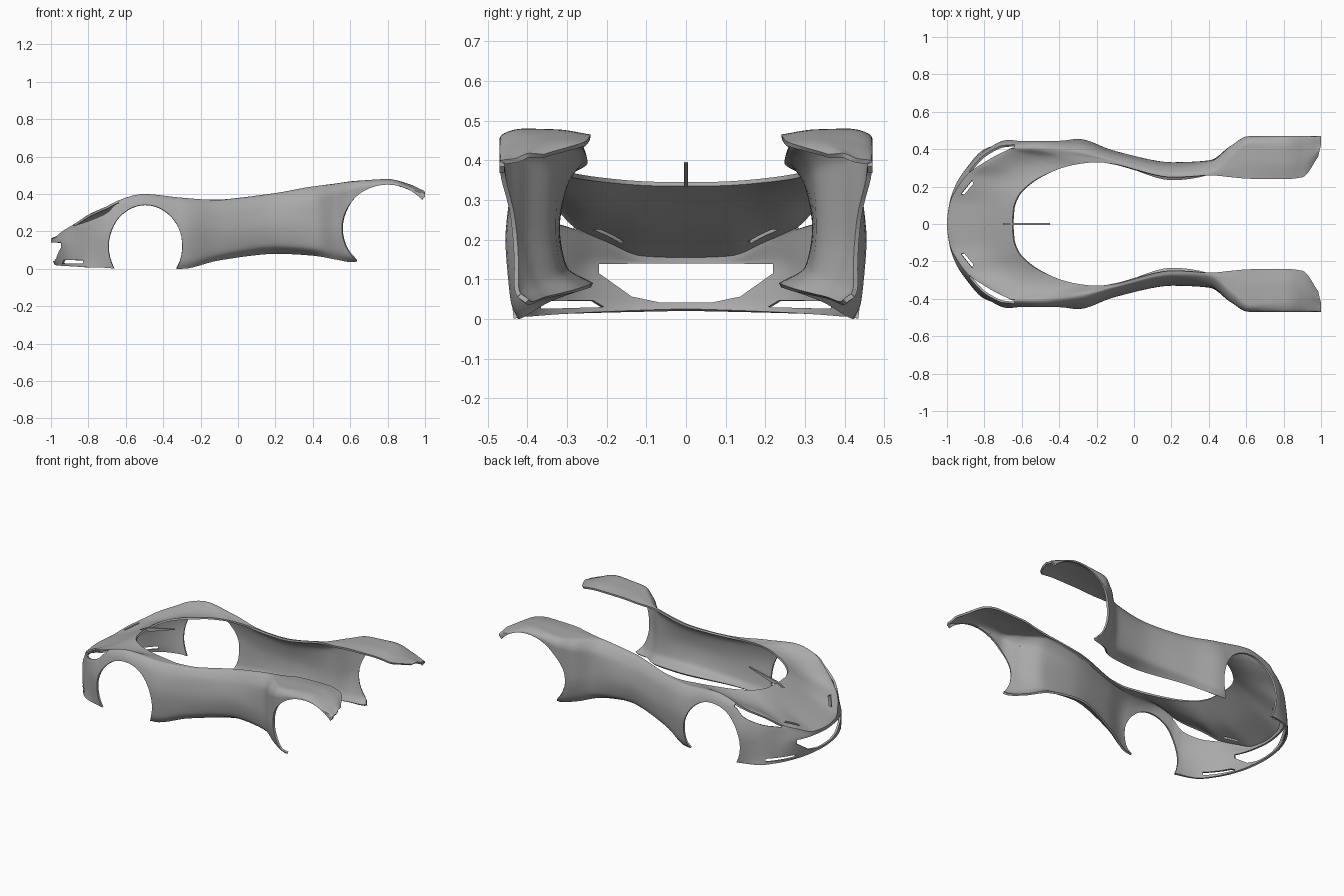
import bpy, bmesh, math
from mathutils import Vector

cube = bpy.data.objects.get("Cube")
if cube:
    bpy.data.objects.remove(cube, do_unlink=True)

paint = bpy.data.materials.new("body_grey")
paint.use_nodes = True
GREY = (0.4, 0.4, 0.4, 1)
paint.diffuse_color = GREY
paint.node_tree.nodes["Principled BSDF"].inputs["Base Color"].default_value = GREY


def add_object(name, bm):
    mesh = bpy.data.meshes.new(name)
    bm.to_mesh(mesh)
    bm.free()
    mesh.materials.append(paint)
    obj = bpy.data.objects.new(name, mesh)
    bpy.context.collection.objects.link(obj)
    bpy.ops.object.select_all(action="DESELECT")
    obj.select_set(True)
    bpy.context.view_layer.objects.active = obj
    return obj


# Stations run from the middle of the nose to the tail; rails hold (y, z) per station
station_x = [-1, -.985, -.94, -.88, -.8, -.7, -.64, -.5, -.3, -.1, .2, .4, .52, .62, .8, .92, 1]
bottom = [(0, .02), (.12, .018), (.24, .015), (.33, .012), (.4, .008), (.43, .005),
          (.435, 0), (.435, 0), (.42, 0), (.34, .045), (.24, .08), (.27, .07),
          (.36, .05), (.4, .035), (.44, .2), (.47, .3), (.47, .385)]
tuck = [(0, .038), (.12, .04), (.24, .045), (.325, .05), (.395, .05), (.435, .05),
        (.445, .05), (.45, .05), (.44, .04), (.375, .085), (.31, .125), (.325, .115),
        (.39, .09), (.435, .07), (.455, .25), (.47, .33), (.47, .39)]
flank = [(0, .14), (.12, .14), (.235, .14), (.31, .14), (.39, .15), (.445, .18),
         (.455, .2), (.457, .2), (.455, .2), (.39, .2), (.33, .23), (.34, .23),
         (.42, .23), (.46, .22), (.47, .33), (.47, .37), (.47, .395)]
lamp_edge = [(0, .15), (.115, .152), (.205, .19), (.285, .228), (.37, .255), (.42, .3),
             (.425, .35), (.44, .36), (.43, .33), (.37, .32), (.31, .34), (.33, .37),
             (.42, .4), (.47, .42), (.47, .455), (.47, .425), (.465, .4)]
crest = [(0, .16), (.11, .164), (.2, .2), (.275, .237), (.33, .288), (.385, .335),
         (.405, .365), (.405, .4), (.385, .38), (.335, .368), (.27, .4), (.28, .436),
         (.36, .455), (.43, .468), (.41, .48), (.41, .445), (.43, .405)]
# Cockpit and rear deck edge, as (x, y, z)
opening = [(-.65, 0, .345), (-.645, .08, .346), (-.62, .15, .35), (-.575, .2, .355),
           (-.52, .24, .36), (-.46, .27, .365), (-.4, .295, .37), (-.3, .32, .372),
           (-.2, .33, .369), (-.1, .32, .37), (.2, .25, .405), (.4, .26, .44),
           (.52, .25, .45), (.62, .242, .462), (.8, .24, .465), (.9, .25, .45),
           (.985, .36, .415)]


def rail(profile, setback=0):
    return [Vector((x + setback * max(0, -x - .8) * 5, y, z))
            for x, (y, z) in zip(station_x, profile)]


def tangent(a, b):
    return 2 * a * b / (a + b) if a * b > 0 else 0


def spline(points, steps):
    """Smooth curve through the points without overshoot."""
    slopes = [b - a for a, b in zip(points, points[1:])]
    inner = [Vector([tangent(p, q) for p, q in zip(a, b)]) for a, b in zip(slopes, slopes[1:])]
    tans = [slopes[0]] + inner + [slopes[-1]]
    out = []
    for i, d in enumerate(slopes):
        for k in range(steps):
            t = k / steps
            out.append(points[i] + d * (t * t * (3 - 2 * t))
                       + tans[i] * (t * (1 - t) ** 2) - tans[i + 1] * (t * t * (1 - t)))
    return out + [points[-1]]


def cut_hole(bm, outline, axis, lo, hi):
    """Cut a convex hole through the skin along an axis, between two depths."""
    u, v = [k for k in range(3) if k != axis]
    along = Vector([k == axis for k in range(3)])
    points = []
    for a, b in outline:
        p = Vector()
        p[u], p[v] = a, b
        points.append(p)
    mid = sum(points, Vector()) / len(points)
    reach = {k: max(abs(p[k] - mid[k]) for p in points) + .06 for k in (u, v)}
    lo, hi = min(lo, hi), max(lo, hi)

    def near(face):
        c = face.calc_center_median()
        return lo < c[axis] < hi and all(abs(c[k] - mid[k]) < reach[k] for k in reach)

    faces = [f for f in bm.faces if near(f)]
    for p, q in zip(points, points[1:] + points[:1]):
        normal = (q - p).cross(along).normalized()
        if normal.dot(mid - p) > 0:
            normal.negate()
        geom = dict.fromkeys(faces)
        for f in faces:
            geom.update(dict.fromkeys(list(f.edges) + list(f.verts)))
        result = bmesh.ops.bisect_plane(bm, geom=list(geom), dist=1e-5,
                                        plane_co=p, plane_no=normal)
        faces = [f for f in result["geom"] if isinstance(f, bmesh.types.BMFace)
                 and (f.calc_center_median() - p).dot(normal) < 0]
    bmesh.ops.delete(bm, geom=faces, context="FACES")


def ellipse(cx, cz, rx, rz, n=48):
    return [(cx + rx * math.cos(math.tau * k / n), cz + rz * math.sin(math.tau * k / n))
            for k in range(n)]


# Rails, with a hollow bonnet that becomes a crowned rear deck
rails = [rail(bottom, .02), rail(tuck, .012), rail(flank), rail(lamp_edge), rail(crest)]
edge = [Vector(p) for p in opening]
middle = [(a + b) / 2 for a, b in zip(rails[-1], edge)]
for i, p in enumerate(middle):
    p.z += -.012 + .02 * i / (len(middle) - 1)
rails += [middle, edge]

# Body skin, lofted from one tail round the nose to the other tail
U_STEPS, V_STEPS = 7, 6
full = [[Vector((p.x, -p.y, p.z)) for p in reversed(r[1:])] + r for r in rails]
long_curves = [spline(r, U_STEPS) for r in full]
sections = [spline(list(s), V_STEPS) for s in zip(*long_curves)]
centre = len(sections) // 2
bm = bmesh.new()
grid = [[bm.verts.new(p) for p in s] for s in sections]
for i in range(len(grid) - 1):
    station = abs(i + .5 - centre) / U_STEPS
    for j in range(len(grid[0]) - 1):
        # headlight openings lie between the lamp edge and the crest
        if 3 < station < 6 and j // V_STEPS == 3:
            continue
        bm.faces.new((grid[i][j], grid[i][j + 1], grid[i + 1][j + 1], grid[i + 1][j]))
loose = [v for v in bm.verts if not v.link_faces]
bmesh.ops.delete(bm, geom=loose, context="VERTS")
bm.normal_update()

# Wheel arches, bonnet vents, lower slots and grille
vent = [(-.925, .16), (-.91, .155), (-.86, .215), (-.865, .235)]
slot = [(.21, .027), (.375, .027), (.375, .046), (.24, .046)]
for side in (-1, 1):
    cut_hole(bm, ellipse(-.495, .12, .198, .222), 1, side * .28, side * .6)
    cut_hole(bm, ellipse(.8, .215, .245, .235), 1, side * .2, side * .6)
    cut_hole(bm, [(x, side * y) for x, y in vent], 2, .17, .4)
    cut_hole(bm, [(side * y, z) for y, z in slot], 0, -1.1, -.78)
half = [(.07, .04), (.14, .055), (.225, .115), (.225, .14)]
cut_hole(bm, half + [(-y, z) for y, z in reversed(half)], 0, -1.1, -.88)

body = add_object("body_shell", bm)
skin = body.modifiers.new("thickness", "SOLIDIFY")
skin.thickness, skin.offset = .012, -1
bpy.ops.object.modifier_apply(modifier=skin.name)
bpy.ops.object.shade_smooth_by_angle(angle=math.radians(35))

# Thin sliver rising from the back of the bonnet
bm = bmesh.new()
sliver = [(-.7, .326), (-.62, .335), (-.45, .392), (-.45, .396), (-.65, .352)]
near_ring, far_ring = [[bm.verts.new((x, y, z)) for x, z in sliver] for y in (-.005, .005)]
bm.faces.new(near_ring)
bm.faces.new(reversed(far_ring))
for k in range(len(sliver)):
    bm.faces.new((near_ring[k], near_ring[k - 1], far_ring[k - 1], far_ring[k]))
add_object("bonnet_fin", bm)
